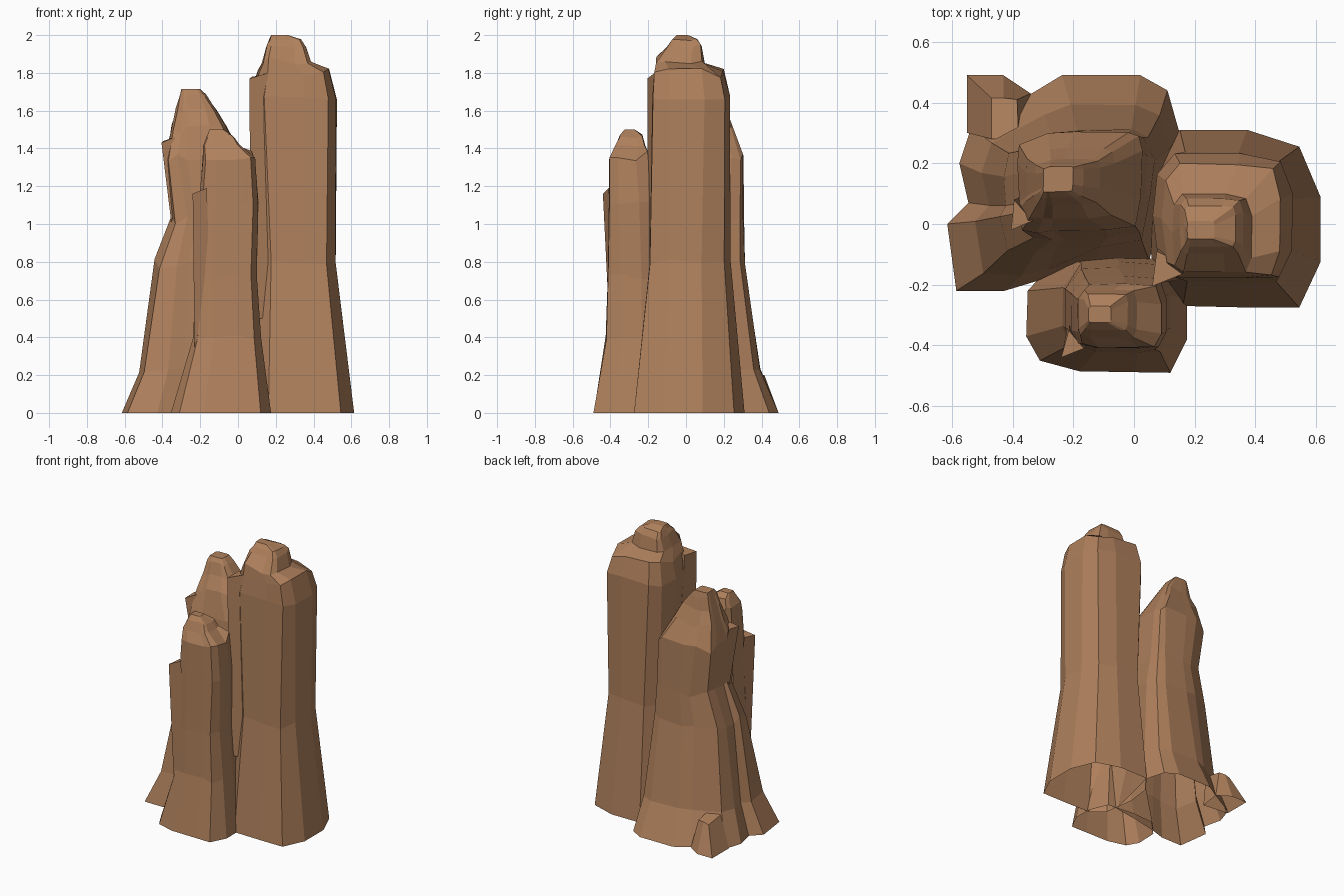
import bpy, bmesh, math, random

random.seed(4)
rock = bpy.data.materials.new("brown_rock")
rock.diffuse_color = (0.43, 0.218, 0.108, 1)


def finish(name, rings):
    """Skin a stack of closed rings, cap the top, leave the base open."""
    bm = bmesh.new()
    loops = [[bm.verts.new(p) for p in ring] for ring in rings]
    n = len(loops[0])
    for a, b in zip(loops, loops[1:]):
        for i in range(n):
            j = (i + 1) % n
            bm.faces.new((a[i], a[j], b[j], b[i]))
    bm.faces.new(loops[-1])
    bmesh.ops.recalc_face_normals(bm, faces=bm.faces)
    me = bpy.data.meshes.new(name)
    bm.to_mesh(me)
    bm.free()
    me.materials.append(rock)
    ob = bpy.data.objects.new(name, me)
    bpy.context.collection.objects.link(ob)


def unit(pts):
    """Stretch points to fill the -1..1 box."""
    xs, ys = zip(*pts)
    f = lambda v, vs: 2 * (v - min(vs)) / (max(vs) - min(vs)) - 1
    return [(f(x, xs), f(y, ys)) for x, y in pts]


def power(v, p):
    return math.copysign(abs(v) ** p, v)


def pillar(name, outline, boxes):
    """boxes: z, x0, x1, y0, y1, blend to a plain block, squareness, jitter."""
    base = unit(outline)
    rings = []
    for z, x0, x1, y0, y1, t, sq, jit in boxes:
        pts = []
        for x, y in base:
            a = math.atan2(y, x)
            c, s = math.cos(a), math.sin(a)
            r = (abs(c) ** 5 + abs(s) ** 5) ** (-1 / 5)
            px, py = x + (c * r - x) * t, y + (s * r - y) * t
            pts.append((power(px, sq), power(py, sq)))
        ring = []
        for x, y in unit(pts):
            k = 1 - random.uniform(0, 0.8) * jit
            ring.append(((x0 + x1) / 2 + x * k * (x1 - x0) / 2,
                         (y0 + y1) / 2 + y * k * (y1 - y0) / 2,
                         z + random.uniform(-jit, jit) * 0.5))
        rings.append(ring)
    finish(name, rings)


# tall pillar on the right
pillar("tall_pillar",
       [(.04, .02), (.07, -.19), (.16, -.265), (.37, -.27), (.54, -.27), (.61, -.12),
        (.61, .09), (.54, .255), (.37, .31), (.15, .31), (.06, .19)],
       [(0, .04, .615, -.275, .31, 0, 1, 0),
        (.8, .09, .52, -.195, .24, .2, .9, .03),
        (1.67, .06, .527, -.18, .235, .3, .75, .04),
        (1.79, .09, .49, -.17, .205, .3, .7, .07),
        (1.865, .125, .39, -.16, .10, .4, .6, .04),
        (1.94, .15, .36, -.10, .085, .4, .5, .03),
        (1.975, .165, .335, -.075, .06, .4, .4, .01),
        (2.0, .175, .265, -.05, .01, .4, .4, 0)])

# short pillar at the front
pillar("front_pillar",
       [(-.355, -.37), (-.31, -.45), (-.18, -.485), (0, -.488), (.12, -.49), (.175, -.38),
        (.175, -.25), (.12, -.12), (-.08, -.10), (-.25, -.11), (-.35, -.22)],
       [(0, -.355, .175, -.49, -.10, 0, 1, 0),
        (.4, -.24, .125, -.425, -.12, .2, .9, .03),
        (.72, -.23, .10, -.415, -.14, .3, .8, .04),
        (1.1, -.21, .11, -.41, -.17, .3, .7, .04),
        (1.36, -.19, .095, -.41, -.195, .4, .7, .06),
        (1.41, -.185, .01, -.375, -.215, .5, .5, .02),
        (1.465, -.165, -.02, -.35, -.23, .3, .4, .02),
        (1.5, -.15, -.075, -.325, -.27, .3, .4, 0)])

# middle pillar at the back, with a flared foot
pillar("back_pillar",
       [(-.62, 0), (-.59, -.22), (-.43, -.22), (-.33, -.19), (-.15, -.15), (.05, -.12),
        (.10, .1), (.15, .3), (.11, .44), (.02, .49), (-.24, .49), (-.34, .43),
        (-.54, .32), (-.58, .2), (-.55, .07)],
       [(0, -.615, .15, -.22, .49, 0, 1, 0),
        (.22, -.53, .12, -.17, .40, .2, 1, .03),
        (.79, -.45, .08, -.10, .32, .4, .9, .06),
        (1.02, -.36, .05, -.06, .31, .7, .8, .05),
        (1.35, -.39, .03, -.03, .305, .7, .6, .05),
        (1.5, -.36, -.06, .015, .25, .8, .7, .05),
        (1.6, -.33, -.11, .06, .215, .6, .6, .03),
        (1.68, -.31, -.165, .085, .20, .5, .5, .02),
        (1.715, -.30, -.20, .105, .19, .4, .4, 0)])

# broken slivers leaning on each pillar
finish("tall_pillar_sliver", [
    [(.07, -.20, .5), (.2, -.17, .5), (.2, 0, .5), (.09, 0, .5)],
    [(.06, -.205, 1.77), (.16, -.165, 1.80), (.14, -.12, 1.79), (.075, -.09, 1.78)]])
finish("front_pillar_sliver", [
    [(-.23, -.40, .35), (-.14, -.38, .35), (-.2, -.25, .35)],
    [(-.24, -.44, 1.16), (-.165, -.41, 1.19), (-.215, -.35, 1.17)]])
finish("back_pillar_sliver", [
    [(-.34, .02, .9), (-.27, .02, .9), (-.30, .12, .9)],
    [(-.405, -.02, 1.43), (-.335, .01, 1.46), (-.395, .08, 1.44)]])

# small stone at the back left corner
finish("corner_stone", [
    [(-.55, .30, 0), (-.36, .28, 0), (-.34, .43, 0), (-.43, .49, 0), (-.55, .49, 0)],
    [(-.47, .28, .21), (-.38, .28, .22), (-.385, .41, .20), (-.43, .415, .2), (-.47, .415, .19)]])
